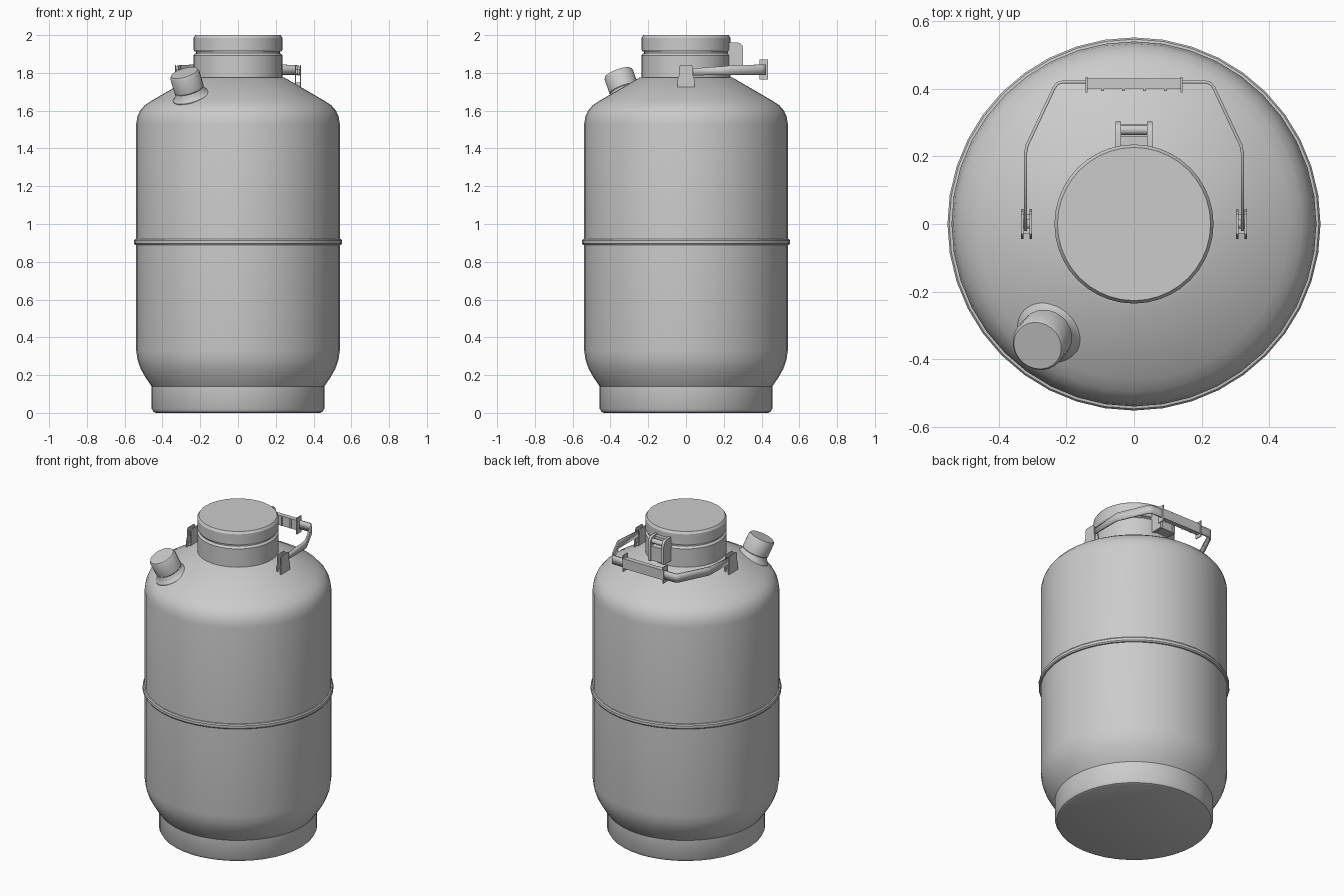
import bpy, bmesh, math
from mathutils import Matrix, Vector

if "Cube" in bpy.data.objects:
    bpy.data.objects.remove(bpy.data.objects["Cube"])

SIDES = 40


def finish(bm, name, angle=32):
    bmesh.ops.recalc_face_normals(bm, faces=bm.faces)
    me = bpy.data.meshes.new(name)
    bm.to_mesh(me)
    bm.free()
    me.shade_smooth()
    me.set_sharp_from_angle(angle=math.radians(angle))
    ob = bpy.data.objects.new(name, me)
    bpy.context.collection.objects.link(ob)
    return ob


def lathe(name, profile, sides=SIDES, matrix=Matrix()):
    """Turn (radius, z) points round z and cap both ends."""
    bm = bmesh.new()
    rings = []
    for r, z in profile:
        rings.append([bm.verts.new((r * math.cos(2 * math.pi * i / sides),
                                    r * math.sin(2 * math.pi * i / sides), z))
                      for i in range(sides)])
    for a, b in zip(rings, rings[1:]):
        for i in range(sides):
            j = (i + 1) % sides
            bm.faces.new((a[i], a[j], b[j], b[i]))
    bm.faces.new(rings[0])
    bm.faces.new(rings[-1])
    bm.transform(matrix)
    return finish(bm, name)


def plate(name, outline, x0, x1):
    """Extrude a (y, z) outline from x0 to x1."""
    bm = bmesh.new()
    a, b = [[bm.verts.new((x, y, z)) for y, z in outline] for x in (x0, x1)]
    n = len(outline)
    for i in range(n):
        j = (i + 1) % n
        bm.faces.new((a[i], a[j], b[j], b[i]))
    bm.faces.new(a)
    bm.faces.new(b)
    return finish(bm, name)


def box(name, x0, x1, y0, y1, z0, z1):
    return plate(name, [(y0, z0), (y1, z0), (y1, z1), (y0, z1)], x0, x1)


def pin(name, x0, x1, y, z, r):
    m = Matrix.Translation((x0, y, z)) @ Matrix.Rotation(math.pi / 2, 4, 'Y')
    return lathe(name, [(r, 0), (r, x1 - x0)], 16, m)


# foot ring and tank body with rounded shoulder
lathe("foot_ring", [(0.435, 0), (0.447, 0.005), (0.457, 0.022), (0.457, 0.147)])
lathe("tank_body", [
    (0.44, 0.12), (0.457, 0.14), (0.488, 0.185), (0.515, 0.232), (0.532, 0.28),
    (0.539, 0.33), (0.539, 1.53), (0.533, 1.568), (0.519, 1.6), (0.495, 1.628),
    (0.46, 1.651), (0.245, 1.776), (0.2, 1.778)])

# seam bead round the middle
lathe("seam_bead", [(0.535, 0.888), (0.546, 0.89), (0.551, 0.897), (0.551, 0.913),
                    (0.546, 0.92), (0.535, 0.922)])

# neck with a groove below the lid
lathe("neck", [(0.235, 1.76), (0.235, 1.893), (0.226, 1.903), (0.222, 1.904), (0.222, 1.92)])
lathe("lid", [(0.22, 1.912), (0.229, 1.913), (0.235, 1.922), (0.235, 1.986),
              (0.226, 2.0)])

# tilted filler port with flared base and cap
axis = Vector((-0.27, -0.325, 0.906)).normalized()
port = Matrix.Translation((-0.247, -0.314, 1.673)) @ axis.to_track_quat('Z', 'Y').to_matrix().to_4x4()
lathe("port_flange", [(0.1, -0.04), (0.1, 0.004), (0.092, 0.012), (0.082, 0.025),
                      (0.077, 0.042), (0.06, 0.043)], 32, port)
lathe("port_cap", [(0.068, 0.03), (0.08, 0.046), (0.08, 0.128), (0.073, 0.14)], 24, port)

# brackets carrying the handle
ears = [(-0.045, 1.725), (0.045, 1.725), (0.045, 1.765), (0.038, 1.785),
        (0.037, 1.832), (0.03, 1.842), (-0.03, 1.842), (-0.037, 1.832),
        (-0.038, 1.785), (-0.045, 1.765)]
for side, s in (("left", -1), ("right", 1)):
    plate(f"bracket_inner_{side}", ears, s * 0.301, s * 0.308)
    plate(f"bracket_outer_{side}", ears, s * 0.327, s * 0.334)
    box(f"bracket_base_{side}", s * 0.306, s * 0.329, -0.03, 0.03, 1.715, 1.75)
    pin(f"bracket_pin_{side}", s * 0.318 - 0.014, s * 0.318 + 0.014, 0, 1.803, 0.014)

# flat handle strap: x, y, lower z, upper z along the right half, mirrored
half = [(0.32, -0.02, 1.787, 1.82), (0.32, 0.21, 1.788, 1.836), (0.316, 0.232, 1.788, 1.84),
        (0.236, 0.402, 1.79, 1.844), (0.226, 0.415, 1.79, 1.844),
        (0.21, 0.42, 1.79, 1.844), (0.13, 0.42, 1.79, 1.844)]
path = half + [(-x, y, a, b) for x, y, a, b in reversed(half)]
bm = bmesh.new()
rows = [[bm.verts.new((x, y, z)) for z in (a, b)] for x, y, a, b in path]
for p, q in zip(rows, rows[1:]):
    bm.faces.new((p[0], q[0], q[1], p[1]))
strap = finish(bm, "handle_strap")
thick = strap.modifiers.new("thickness", 'SOLIDIFY')
thick.thickness = 0.009
thick.offset = 0

# grip with end flanges and finger ribs
box("handle_grip", -0.14, 0.14, 0.4, 0.43, 1.786, 1.848)
for i, s in enumerate((-1, 1)):
    box(f"grip_flange_{i}", s * 0.138, s * 0.144, 0.388, 0.434, 1.766, 1.87)
for i in range(4):
    x = -0.093 + 0.062 * i
    box(f"grip_rib_{i}", x - 0.004, x + 0.004, 0.393, 0.402, 1.788, 1.846)

# latch at the back of the lid
cheek = [(0.22, 1.81), (0.303, 1.81), (0.303, 1.925), (0.298, 1.944), (0.288, 1.956),
         (0.27, 1.962), (0.22, 1.962)]
for i, s in enumerate((-1, 1)):
    plate(f"latch_cheek_{i}", cheek, s * 0.039, s * 0.055)
box("latch_plate", -0.045, 0.045, 0.225, 0.296, 1.815, 1.905)
box("latch_tongue", -0.045, 0.045, 0.22, 0.258, 1.9, 1.955)
pin("latch_pin", -0.045, 0.045, 0.278, 1.932, 0.015)
